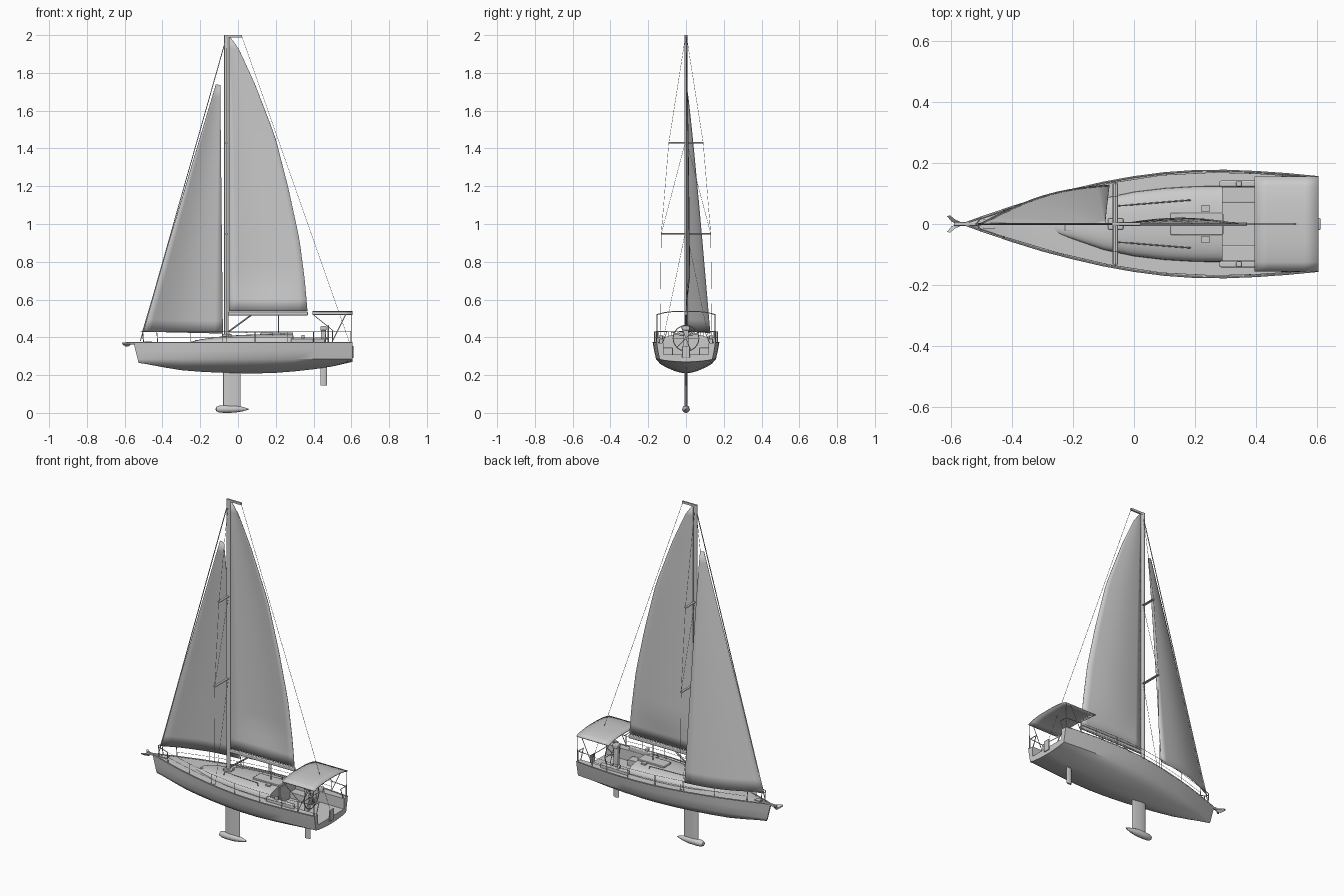
import bpy, bmesh, math
from mathutils import Vector

if "Cube" in bpy.data.objects:
    bpy.data.objects.remove(bpy.data.objects["Cube"])


def mesh(name, verts, faces):
    me = bpy.data.meshes.new(name)
    me.from_pydata([tuple(v) for v in verts], [], faces)
    bm = bmesh.new()
    bm.from_mesh(me)
    bmesh.ops.recalc_face_normals(bm, faces=bm.faces)
    bm.to_mesh(me)
    bm.free()
    ob = bpy.data.objects.new(name, me)
    bpy.context.collection.objects.link(ob)
    return ob


def loft(name, rings, closed=True):
    """Skin a list of equal-length rings; closed rings get end caps."""
    n = len(rings[0])
    verts = [p for r in rings for p in r]
    faces = []
    for i in range(len(rings) - 1):
        for j in range(n if closed else n - 1):
            k = (j + 1) % n
            faces.append((i * n + j, i * n + k, (i + 1) * n + k, (i + 1) * n + j))
    if closed:
        faces += [tuple(range(n)), tuple(range((len(rings) - 1) * n, len(rings) * n))]
    return mesh(name, verts, faces)


def box(name, x0, x1, y0, y1, z0, z1, bevel=0.0):
    ob = loft(name, [[(x0, y0, z), (x1, y0, z), (x1, y1, z), (x0, y1, z)] for z in (z0, z1)])
    if bevel:
        m = ob.modifiers.new("bevel", 'BEVEL')
        m.width, m.segments = bevel, 2
    return ob


def tube(name, pts, r, cyclic=False):
    cu = bpy.data.curves.new(name, 'CURVE')
    cu.dimensions = '3D'
    cu.bevel_depth, cu.bevel_resolution, cu.use_fill_caps = r, 1, True
    sp = cu.splines.new('POLY')
    sp.points.add(len(pts) - 1)
    for p, q in zip(sp.points, pts):
        p.co = (*q, 1)
    sp.use_cyclic_u = cyclic
    tmp = bpy.data.objects.new(name + "_curve", cu)
    bpy.context.collection.objects.link(tmp)
    me = bpy.data.meshes.new_from_object(tmp)
    bpy.data.objects.remove(tmp)
    ob = bpy.data.objects.new(name, me)
    bpy.context.collection.objects.link(ob)
    return ob


def foil(name, x0, x1, z0, z1, t, n=20):
    """Upright streamlined column: round nose, finer tail."""
    c, a = (x0 + x1) / 2, (x1 - x0) / 2
    ang = [2 * math.pi * i / n for i in range(n)]
    return loft(name, [[(c + a * math.cos(u), t * math.sin(u) * (1 - .4 * math.cos(u)), z)
                        for u in ang] for z in (z0, z1)])


def interp(table, x):
    for (xa, ya), (xb, yb) in zip(table, table[1:]):
        if x <= xb:
            return ya + (yb - ya) * (x - xa) / (xb - xa)
    return table[-1][1]


# hull: stations of x, half width at deck, keel height
stations = [(-.553, .004, .265), (-.5, .023, .257), (-.4, .057, .240), (-.3, .088, .226),
            (-.2, .114, .218), (-.1, .137, .213), (0, .155, .210), (.1, .168, .209),
            (.2, .175, .212), (.3, .176, .220), (.4, .172, .231), (.5, .165, .246), (.605, .155, .27)]
beam = [(s[0], s[1]) for s in stations]
rings = []
for x, w, k in stations:
    half = [(w, .37), (.96 * w, .33)]
    for i in range(9):
        y = 1 - i / 8
        half.append((.9 * w * y, .284 - (.284 - k) * (1 - y ** 1.5) ** (1 / 1.5)))
    prof = half + [(-y, z) for y, z in half[-2::-1]] + [(0, .374)]
    f = min(1, max(0, (-.3 - x) / .25))
    rings.append([(x + .027 * f * max(0, .37 - z) / .105, y, z) for y, z in prof])
hull = loft("hull", rings)

# cockpit well open at the stern
cutter = box("cockpit_cutter", .29, .7, -.12, .12, .31, .5)
cutter.hide_render = True
m = hull.modifiers.new("cockpit", 'BOOLEAN')
m.operation, m.object, m.solver = 'DIFFERENCE', cutter, 'EXACT'
bpy.context.view_layer.objects.active = hull
bpy.ops.object.modifier_apply(modifier="cockpit")
bpy.data.objects.remove(cutter)

# cabin trunk with rounded sloping sides
rings = []
for x, w, h in [(-.26, .028, .374), (-.2, .05, .389), (-.1, .085, .403), (0, .106, .412),
                (.1, .118, .416), (.2, .124, .418), (.29, .125, .418)]:
    arc = [math.pi * i / 16 for i in range(17)]
    rings.append([(x, w * math.copysign(abs(math.cos(a)) ** .8, math.cos(a)),
                   .366 + (h - .366) * math.sin(a) ** .7) for a in arc])
loft("cabin", rings)
box("companion_hatch", .12, .292, -.036, .036, .41, .426, .003)
box("companion_door", .288, .294, -.032, .032, .32, .41)
box("fore_hatch", -.228, -.182, -.022, .022, .37, .387, .002)
box("anchor_locker", -.495, -.455, -.014, .014, .37, .377)
box("mast_step", -.085, -.035, -.018, .018, .39, .418, .003)

# keel fin, bulb, rudder
foil("keel_fin", -.08, .014, .025, .22, .008)
prof = [(-.118, .004), (-.114, .012), (-.1, .018), (-.07, .02), (-.02, .019), (.02, .013), (.045, .006), (.058, .001)]
loft("keel_bulb", [[(x, r * math.cos(a), .02 + r * math.sin(a))
                    for a in [2 * math.pi * i / 16 for i in range(16)]] for x, r in prof])
foil("rudder", .437, .47, .145, .26, .006)

# mast, boom and vang
foil("mast", -.073, -.049, .39, 2.0, .007)
box("masthead_crane", -.072, .022, -.005, .005, 1.988, 2.0)
box("boom", -.05, .37, -.007, .007, .515, .536, .004)
tube("boom_vang", [(-.05, 0, .43), (.07, 0, .518)], .005)
tube("mainsheet", [(.215, 0, .52), (.215, 0, .42)], .002)


# mainsail with curved leech
leech = [(.537, .368), (.7, .354), (.92, .325), (1.185, .268), (1.465, .196), (1.74, .09), (1.925, .005), (1.988, -.04)]
rows = []
for i in range(25):
    z = .54 + 1.447 * i / 24
    x1 = interp(leech, z)
    rows.append([(-.047 + (x1 + .047) * u / 10,
                  .05 * (x1 + .047) * math.sin(math.pi * u / 10) * min(1, i / 3), z) for u in range(11)])
mainsail = loft("mainsail", rows, False)

# jib sheeted out to one side
rows = []
for i in range(21):
    v = i / 20
    a = Vector((-.507, 0, .43)).lerp(Vector((-.117, 0, 1.74)), v)
    b = Vector((-.08, .125, .42)).lerp(Vector((-.094, 0, 1.735)), v)
    b.y = .125 * (1 - v) ** .88 + .003
    row = []
    for j in range(11):
        p = a.lerp(b, j / 10)
        p.y += .03 * (1 - v) * math.sin(math.pi * j / 10)
        row.append(p)
    rows.append(row)
jib = loft("jib", rows, False)
for sail in (mainsail, jib):
    m = sail.modifiers.new("cloth", 'SOLIDIFY')
    m.thickness, m.offset = .002, 0

# stays
tube("forestay", [(-.517, 0, .38), (-.062, 0, 1.985)], .0025)
tube("backstay", [(.02, 0, 1.995), (.535, 0, .53), (.6, 0, .345)], .001)

# spreaders
for name, z, w in (("lower_spreader", .948, .132), ("upper_spreader", 1.43, .092)):
    loft(name, [[(-.061 + .009 * math.cos(a), y, z + .004 * math.sin(a))
                 for a in [math.pi * i / 4 for i in range(8)]] for y in (-w, w)])

# parts repeated on both sides
for s, side in ((1, "port"), (-1, "starboard")):
    def rail(name, pts, r):
        return tube(side + "_" + name, [(x, s * y, z) for x, y, z in pts], r)

    def sbox(name, x0, x1, y0, y1, z0, z1, bevel=0.0):
        return box(side + "_" + name, x0, x1, *sorted((s * y0, s * y1)), z0, z1, bevel)

    rail("toe_rail", [(x, w - .001, .372) for x, w in beam], .003)
    rail("shroud", [(-.06, .138, .37), (-.06, .131, .948), (-.06, .091, 1.43), (-.06, .005, 1.98)], .001)
    rail("lower_diagonal", [(-.06, .125, .37), (-.06, .006, .945)], .001)
    rail("upper_diagonal", [(-.06, .131, .948), (-.06, .006, 1.425)], .001)
    # lifelines and stanchions
    xs = [-.42, -.25, -.08, .09, .26, .4, .5]
    edge = [(x, interp(beam, x) - .007) for x in xs]
    for i, (x, y) in enumerate(edge[1:-1]):
        rail("stanchion_%d" % i, [(x, y, .37), (x, y, .43)], .0018)
    for z in (.4, .43):
        rail("lifeline", [(x, y, z) for x, y in edge], .0009)
    # bow and stern rails
    rail("bow_rail", [(-.425, .043, .37), (-.43, .042, .43), (-.505, .016, .432), (-.515, .002, .432)], .0025)
    rail("bow_rail_leg", [(-.505, .016, .432), (-.5, .019, .37)], .0025)
    rail("stern_rail", [(.5, .157, .37), (.5, .157, .432), (.597, .148, .432), (.597, .1, .432), (.597, .125, .37)], .0025)
    rail("stern_rail_leg", [(.597, .148, .432), (.597, .148, .37)], .0025)
    # canopy frame
    rail("canopy_front_strut", [(.398, .153, .52), (.51, .155, .43)], .002)
    rail("canopy_mid_strut", [(.57, .153, .52), (.5, .157, .38)], .002)
    rail("canopy_rear_strut", [(.6, .153, .52), (.6, .15, .37)], .002)
    # cockpit seats, coamings, deck fittings
    sbox("seat", .285, .43, .07, .122, .3, .345, .003)
    sbox("coaming", .28, .46, .122, .142, .36, .395, .005)
    sbox("cabin_hatch", .222, .248, .04, .062, .41, .423)
    sbox("winch", .335, .353, .123, .141, .39, .412, .004)
    rail("handrail", [(-.05, .06, .405), (-.045, .06, .424), (.18, .078, .428), (.185, .078, .41)], .002)
    # anchor fluke
    f = [(-.58, .0), (-.597, .007), (-.613, .026), (-.603, .028), (-.585, .014), (-.565, .005)]
    loft(side + "_anchor_fluke", [[(x, s * y, .372 + z - (.012 if i < 2 else 0)) for i, (x, y) in enumerate(f)]
                                  for z in (-.008, 0)])

# anchor shank
box("anchor_shank", -.59, -.5, -.006, .006, .362, .375, .003)

# canopy over the helm
rows = []
for x in (.395, .44, .5, .56, .605):
    rows.append([(x, -.155 + .031 * j, .538 - .018 * abs(j / 5 - 1) ** 3) for j in range(11)])
canopy = loft("canopy", rows, False)
m = canopy.modifiers.new("cloth", 'SOLIDIFY')
m.thickness, m.offset = .005, 0

# steering pedestal and wheel
box("pedestal", .44, .465, -.014, .014, .305, .44, .005)
box("compass", .437, .468, -.018, .018, .435, .46, .005)
c = Vector((.478, 0, .395))
rim = [c + Vector((0, .068 * math.cos(a), .068 * math.sin(a))) for a in [math.pi * i / 16 for i in range(32)]]
tube("wheel_rim", rim, .003, True)
for i in range(3):
    tube("wheel_spoke_%d" % i, [rim[i * 10], c, rim[(i * 10 + 16) % 32]], .002)
tube("wheel_hub", [(.46, 0, .395), (.482, 0, .395)], .007)

# folded swim ladder on the transom
box("swim_ladder", .603, .611, -.02, .02, .29, .355, .003)

# smooth shading with sharp edges kept
bpy.ops.object.select_all(action='DESELECT')
for ob in bpy.context.collection.objects:
    ob.select_set(True)
bpy.context.view_layer.objects.active = hull
bpy.ops.object.shade_smooth_by_angle(angle=math.radians(30))
